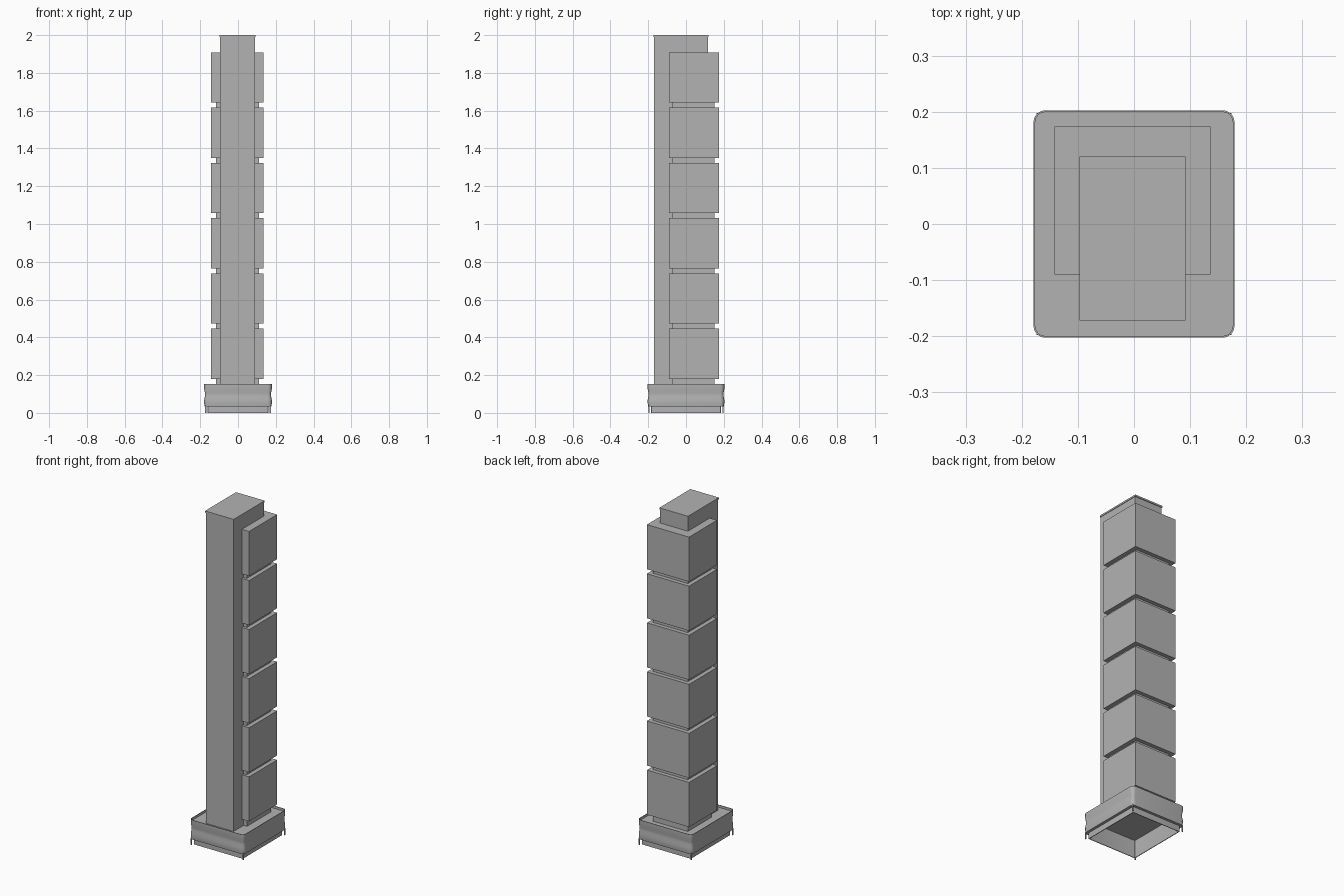
import bpy
import bmesh
from math import cos, sin, pi, radians

if "Cube" in bpy.data.objects:
    bpy.data.objects.remove(bpy.data.objects["Cube"], do_unlink=True)

# Single plain grey for the whole tower
grey = bpy.data.materials.new("concrete_grey")
grey.use_nodes = True
colour = (0.45, 0.45, 0.45, 1)
grey.diffuse_color = colour
grey.node_tree.nodes["Principled BSDF"].inputs["Base Color"].default_value = colour


def finish(name, bm):
    bmesh.ops.recalc_face_normals(bm, faces=bm.faces)
    mesh = bpy.data.meshes.new(name)
    bm.to_mesh(mesh)
    bm.free()
    mesh.materials.append(grey)
    obj = bpy.data.objects.new(name, mesh)
    bpy.context.collection.objects.link(obj)
    return obj


def box(name, x, y, z):
    """Box from its (low, high) extent on each axis."""
    bm = bmesh.new()
    bmesh.ops.create_cube(bm, size=1)
    for v in bm.verts:
        v.co = [sum(e) / 2 + c * (e[1] - e[0]) for e, c in zip((x, y, z), v.co)]
    return finish(name, bm)


def rounded_ring(bm, inset, z, segments=6):
    """Rounded rectangle of the podium plan, moved inward by inset."""
    half_x, half_y = 0.179 - inset, 0.2025 - inset
    r = max(0.021 - inset, 0.002)
    ring = []
    for i, (sx, sy) in enumerate([(1, 1), (-1, 1), (-1, -1), (1, -1)]):
        for k in range(segments + 1):
            a = (i + k / segments) * pi / 2
            ring.append(bm.verts.new((sx * (half_x - r) + r * cos(a),
                                      sy * (half_y - r) + r * sin(a), z)))
    return ring


def loft(name, profile, capped):
    bm = bmesh.new()
    rings = [rounded_ring(bm, inset, z) for inset, z in profile]
    for a, b in zip(rings, rings[1:]):
        for i in range(len(a)):
            j = (i + 1) % len(a)
            bm.faces.new((a[i], a[j], b[j], b[i]))
    if capped:
        bm.faces.new(rings[0])
        bm.faces.new(rings[-1])
    obj = finish(name, bm)
    bpy.ops.object.select_all(action="DESELECT")
    obj.select_set(True)
    bpy.context.view_layer.objects.active = obj
    bpy.ops.object.shade_smooth_by_angle(angle=radians(30))


# Podium: recessed ceiling, soffit, pinched wall, parapet and roof floor
loft("podium", [(0.022, 0.105), (0.022, 0.035), (0.002, 0.035), (0, 0.05),
                (0, 0.07), (0.004, 0.09), (0.004, 0.105), (0, 0.125),
                (0, 0.152), (0.003, 0.152), (0.003, 0.138)], True)

# Thin ground floor wall, open below
loft("ground_floor_wall", [(0.022, 0.036), (0.022, 0), (0.018, 0), (0.018, 0.036)], False)

# Corner posts under the podium
for side, sx in (("left", 1), ("right", -1)):
    for end, sy in (("front", -1), ("back", 1)):
        cx, cy, h = sx * 0.171, sy * 0.195, 0.003
        box(f"{end}_{side}_post", (cx - h, cx + h), (cy - h, cy + h), (0, 0.04))

# Service core with its thin roof slab
box("core", (-0.094, 0.089), (-0.169, 0.116), (0.137, 1.99))
box("core_roof", (-0.097, 0.092), (-0.172, 0.12), (1.99, 2))

# Recessed neck running between the floor blocks
box("recessed_neck", (-0.117, 0.111), (-0.075, 0.15), (0.137, 1.7))

# Stacked floor blocks
for i in range(6):
    base = 0.18 + i * 0.2925
    box(f"floor_block_{i + 1}", (-0.142, 0.136), (-0.09, 0.174), (base, base + 0.266))
